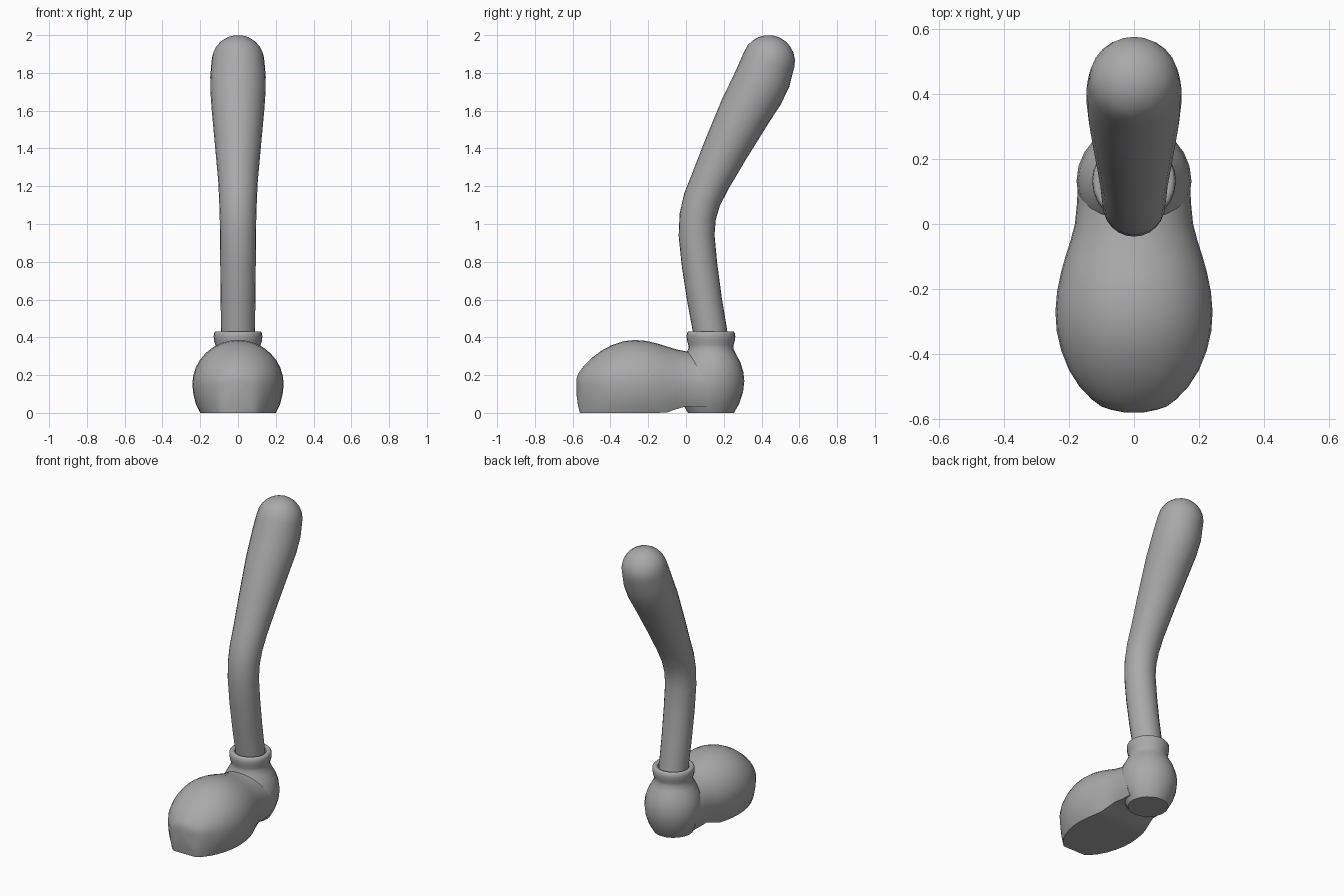
import bpy, bmesh
from math import sin, cos, pi
from mathutils import Vector

cube = bpy.data.objects.get("Cube")
if cube:
    bpy.data.objects.remove(cube, do_unlink=True)

grey = bpy.data.materials.new("plain grey")
grey.use_nodes = True
grey.diffuse_color = (0.4, 0.4, 0.4, 1)
grey.node_tree.nodes["Principled BSDF"].inputs["Base Color"].default_value = (0.4, 0.4, 0.4, 1)

SIDES = 24


def loft(name, rings, angle=40):
    """Skin a list of equal-length closed rings and cap both ends."""
    bm = bmesh.new()
    rows = [[bm.verts.new(p) for p in ring] for ring in rings]
    for a, b in zip(rows, rows[1:]):
        n = len(a)
        for i in range(n):
            j = (i + 1) % n
            bm.faces.new((a[i], a[j], b[j], b[i]))
    bm.faces.new(rows[0])
    bm.faces.new(rows[-1])
    bmesh.ops.recalc_face_normals(bm, faces=bm.faces)
    mesh = bpy.data.meshes.new(name)
    bm.to_mesh(mesh)
    bm.free()
    mesh.materials.append(grey)
    obj = bpy.data.objects.new(name, mesh)
    bpy.context.collection.objects.link(obj)
    bpy.ops.object.select_all(action="DESELECT")
    obj.select_set(True)
    bpy.context.view_layer.objects.active = obj
    bpy.ops.object.shade_smooth_by_angle(angle=angle * pi / 180)
    return obj


def circle(center, u, v):
    return [center + u * cos(2 * pi * i / SIDES) + v * sin(2 * pi * i / SIDES)
            for i in range(SIDES)]


# Leg: bent tube (y, z, radius) ending in a rounded cap
path = [(.14, .35, .09), (.128, .43, .09), (.098, .6, .092), (.072, .78, .094),
        (.056, .94, .095), (.062, 1.04, .097), (.085, 1.13, .1), (.13, 1.23, .105),
        (.21, 1.395, .12), (.315, 1.6, .139), (.372, 1.7, .146), (.41, 1.78, .147)]
for k in range(7):
    a = pi / 2 * k / 6.1
    path.append((.437 + .14 * .4 * sin(a), 1.86 + .14 * .917 * sin(a), .14 * cos(a)))
rings = []
for i, (y, z, r) in enumerate(path):
    p, q = path[max(i - 1, 0)], path[min(i + 1, len(path) - 1)]
    t = Vector((0, q[0] - p[0], q[1] - p[1])).normalized()
    rings.append(circle(Vector((0, y, z)), Vector((r, 0, 0)), Vector((0, -t.z, t.y)) * r))
loft("leg", rings)

# Shoe heel and ankle cuff: turned profile (radius, height)
profile = [(.122, 0), (.15, .05), (.17, .11), (.177, .17), (.171, .22), (.155, .27),
           (.133, .31), (.119, .34), (.12, .36), (.126, .38), (.129, .405),
           (.127, .422), (.12, .431), (.108, .432), (.096, .425), (.094, .4)]
loft("shoe_heel_and_cuff",
     [circle(Vector((0, .132, z)), Vector((r, 0, 0)), Vector((0, r, 0))) for r, z in profile], 50)

# Shoe front: sections (y, half width, top, bottom), domed above and flat below
sections = [(-.58, .03, .18, .1), (-.572, .07, .205, .04), (-.562, .1, .22, 0),
            (-.54, .13, .25, 0), (-.5, .168, .29, 0), (-.45, .2, .328, 0),
            (-.39, .224, .36, 0), (-.33, .238, .38, 0), (-.27, .242, .386, 0),
            (-.21, .237, .381, 0), (-.15, .225, .367, 0), (-.1, .211, .351, .003),
            (-.05, .195, .336, .02), (0, .182, .326, .035), (.06, .176, .32, .03),
            (.13, .172, .31, .03)]
MID = .15
rings = []
for y, w, top, low in sections:
    ring = [Vector((w * cos(pi * i / 16), y, MID + (top - MID) * sin(pi * i / 16)))
            for i in range(17)]
    side = [(.975, .35), (.92, .7), (.83, 1)]
    ring += [Vector((-w * f, y, MID + (low - MID) * d)) for f, d in side]
    ring += [Vector((w * f, y, MID + (low - MID) * d)) for f, d in reversed(side)]
    rings.append(ring)
loft("shoe_front", rings, 50)
